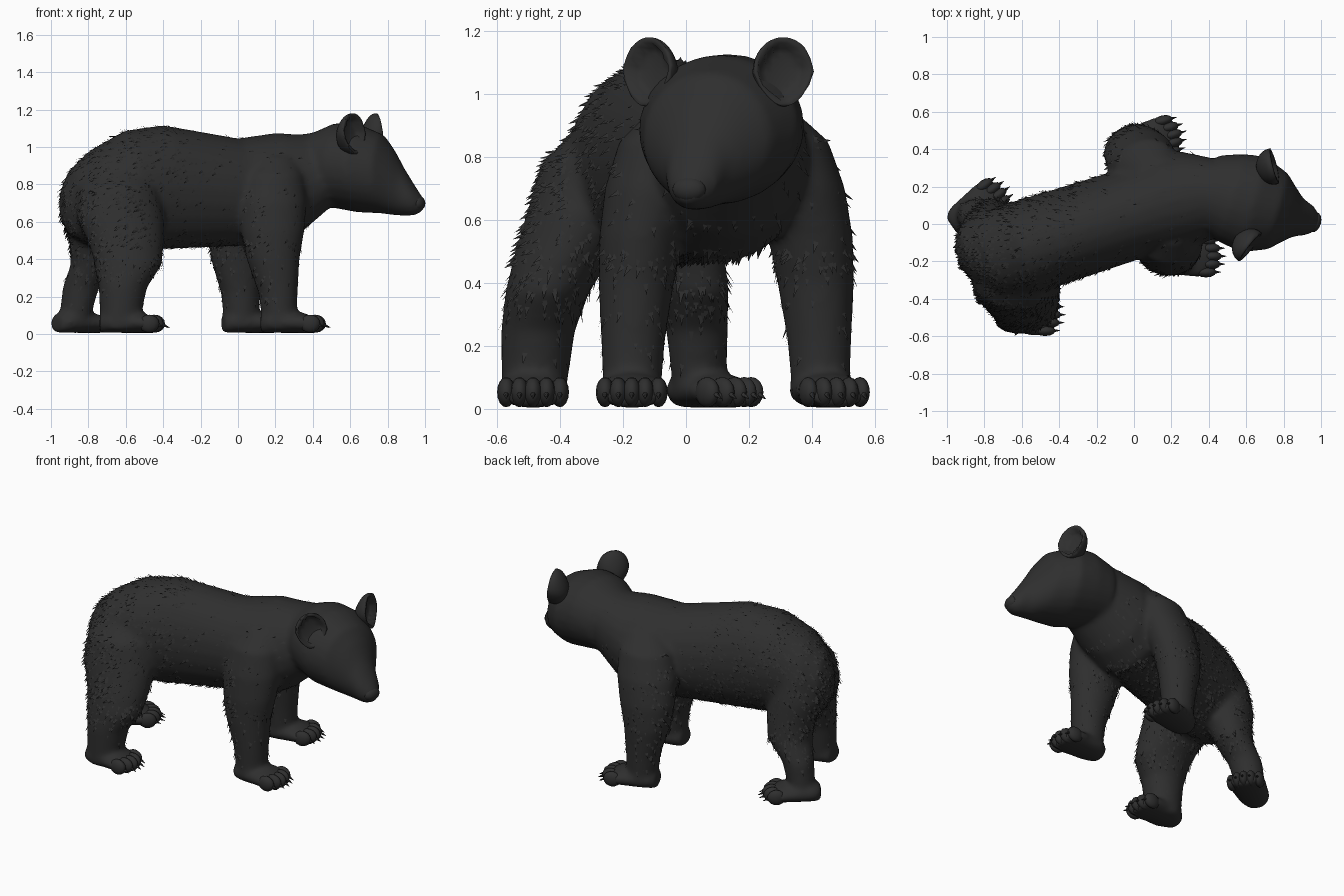
import bpy, bmesh, math, random
from mathutils import Vector, Matrix

if "Cube" in bpy.data.objects:
    bpy.data.objects.remove(bpy.data.objects["Cube"])

random.seed(4)
fur_mat = bpy.data.materials.new("charcoal fur")
fur_mat.diffuse_color = (0.028, 0.028, 0.028, 1)
fur_mat.use_nodes = True
fur_mat.node_tree.nodes["Principled BSDF"].inputs["Base Color"].default_value = fur_mat.diffuse_color


def make_object(name, bm, smooth=True):
    mesh = bpy.data.meshes.new(name)
    bm.to_mesh(mesh)
    bm.free()
    mesh.materials.append(fur_mat)
    for p in mesh.polygons:
        p.use_smooth = smooth
    ob = bpy.data.objects.new(name, mesh)
    bpy.context.collection.objects.link(ob)
    return ob


def loft(bm, sections, yaw, upright, n=24):
    """Closed tube of ellipses (centre, half width, half depth).
    upright: slices stand vertically (torso, head, paws); else lie flat (legs)."""
    side = Vector((-math.sin(yaw), math.cos(yaw), 0))
    other = Vector((0, 0, 1)) if upright else Vector((math.cos(yaw), math.sin(yaw), 0))
    rings = []
    for centre, a, b in sections:
        rings.append([bm.verts.new(Vector(centre)
                      + side * a * math.cos(i * math.tau / n)
                      + other * b * math.sin(i * math.tau / n)) for i in range(n)])
    for r, s in zip(rings, rings[1:]):
        for i in range(n):
            j = (i + 1) % n
            bm.faces.new((r[i], r[j], s[j], s[i]))
    bm.faces.new(rings[0])
    bm.faces.new(rings[-1])


def ball(bm, matrix, size, n=16):
    return bmesh.ops.create_uvsphere(bm, u_segments=n, v_segments=n * 2 // 3, radius=1,
                                     matrix=matrix @ Matrix.Diagonal((*size, 1)))


# torso and head: x, z, half width, half height; y follows the spine
TORSO = [(-.94, .69, .06, .08), (-.89, .70, .16, .18), (-.78, .725, .235, .26),
         (-.6, .77, .255, .318), (-.4, .785, .25, .332), (0, .758, .245, .288),
         (.2, .773, .27, .302), (.33, .805, .25, .262), (.5, .89, .21, .2)]
HEAD = [(.4, .885, .2, .19), (.52, .9, .245, .228), (.64, .887, .265, .237),
        (.77, .856, .21, .212), (.83, .81, .15, .175), (.88, .763, .105, .132),
        (.94, .715, .082, .083), (.99, .69, .035, .035)]
# leg profiles: z, lean towards the shoulder or hip, bend in x, half width, half depth
FRONT = [(.95, 1, 0, .08, .1), (.85, .7, -.02, .14, .165), (.7, .45, -.03, .15, .185),
         (.55, .2, -.035, .132, .17), (.4, .1, -.035, .12, .142),
         (.22, .03, -.01, .102, .105), (.02, 0, 0, .09, .09)]
HIND = [(.92, 1, 0, .1, .15), (.78, .8, 0, .185, .22), (.62, .6, .01, .18, .235),
        (.48, .35, .04, .155, .2), (.37, .17, .05, .133, .18),
        (.25, .06, .02, .118, .13), (.02, 0, 0, .1, .1)]
# leg: profile, foot, top, paw yaw, width scale, depth scale, bend scale
LEGS = {"right_front": (FRONT, (.225, -.172), (.2, -.03), 0, 1, 1, 1),
        "left_front": (FRONT, (.02, .428), (.12, .26), 15, 1, 1, 1),
        "right_hind": (HIND, (-.635, -.485), (-.64, -.22), 0, 1, 1, 1),
        "left_hind": (HIND, (-.885, .045), (-.73, -.12), 35, .85, .74, 1.8)}
# paw: distance along, half width, half height
PAW = [(-.105, .06, .05), (-.06, .092, .058), (.13, .117, .054), (.215, .085, .035)]

# torso, head, legs and paws, fused into one skin
bm = bmesh.new()
loft(bm, [((x, min(.15, max(-.18, .06 + .32 * x)), z), a, b) for x, z, a, b in TORSO],
     math.radians(18), True)
loft(bm, [((x, .168 - .29 * (x - .42), z), a, b) for x, z, a, b in HEAD],
     math.radians(-15), True)
for profile, foot, top, deg, ka, kb, kx in LEGS.values():
    yaw = math.radians(deg)
    foot, top = Vector((*foot, 0)), Vector((*top, 0))
    loft(bm, [(foot.lerp(top, t) + Vector((bend * kx, 0, z)), a * ka, b * kb)
              for z, t, bend, a, b in profile], yaw, False)
    loft(bm, [(foot + Vector((d * math.cos(yaw), d * math.sin(yaw), b + .005)), a, b)
              for d, a, b in PAW], yaw, True)
bmesh.ops.recalc_face_normals(bm, faces=bm.faces)
body = make_object("body", bm)
remesh = body.modifiers.new("fuse", 'REMESH')
remesh.mode = 'VOXEL'
remesh.voxel_size = 0.016
soften = body.modifiers.new("soften", 'SMOOTH')
soften.factor = 0.5
soften.iterations = 8
skin = bpy.data.meshes.new_from_object(body.evaluated_get(bpy.context.evaluated_depsgraph_get()))
body.modifiers.clear()
body.data = skin
skin.materials.clear()
skin.materials.append(fur_mat)
for p in skin.polygons:
    p.use_smooth = True
    p.material_index = 0

# toes and claws on every paw
for name, (_, foot, _, deg, *_) in LEGS.items():
    bm = bmesh.new()
    place = Matrix.Translation((*foot, 0)) @ Matrix.Rotation(math.radians(deg), 4, 'Z')
    for k in range(5):
        s = (k - 2) / 2
        fx, fy = .19 - .03 * s * s, s * .085
        ball(bm, place @ Matrix.Translation((fx, fy, .055)), (.055, .029, .048), 12)
        bmesh.ops.create_cone(bm, cap_ends=True, segments=6, radius1=.013, radius2=.001,
                              depth=.055, matrix=place @ Matrix.Translation((fx + .055, fy, .045))
                              @ Matrix.Rotation(math.radians(115), 4, 'Y'))
    make_object(name + "_toes", bm)

# cupped ears, thick at the back where they run into the head
for name, pos, deg in (("right_ear", (.615, -.118, 1.07), -38), ("left_ear", (.742, .308, 1.07), 14)):
    bm = bmesh.new()
    ball(bm, Matrix(), (1, 1, 1), 24)
    for v in bm.verts:
        narrow = 1 if v.co.z > 0 else 1 + .25 * v.co.z
        v.co.y *= narrow
        if v.co.x > 0:
            r = math.hypot(v.co.y, v.co.z)
            v.co.x = .12 if .75 < r else -.4 * v.co.x
        else:
            v.co.x *= 1 - .35 * v.co.z
    bmesh.ops.transform(bm, verts=bm.verts, matrix=Matrix.Translation(pos)
                        @ Matrix.Rotation(math.radians(deg), 4, 'Z')
                        @ Matrix.Rotation(math.radians(-6), 4, 'Y')
                        @ Matrix.Diagonal((.088, .098, .11, 1)))
    make_object(name, bm)

# nose pad
bm = bmesh.new()
ball(bm, Matrix.Translation((.965, .01, .698)) @ Matrix.Rotation(math.radians(-15), 4, 'Z'),
     (.035, .055, .04))
make_object("nose", bm)

# shaggy tufts: small blades lying back along the coat
bm = bmesh.new()
for p in skin.polygons:
    c, nrm = p.center, p.normal
    rear = c.x < -.25 and c.z > .3
    belly = .42 < c.z < .52 and nrm.z < .3
    arm = -.25 < c.x < .35 and .15 < c.z < .8 and nrm.x < 0
    chance = .2 if rear else .2 if belly else .1 if arm else .03
    if c.z < .14 or c.x > .42 or random.random() > chance:
        continue
    flow = Vector((-.7, -.2, -.5)) if c.z > .45 else Vector((-.3, 0, -1))
    flow = (flow - nrm * flow.dot(nrm)).normalized()
    across = flow.cross(nrm).normalized()
    size = random.uniform(.03, .055)
    base = c - nrm * .006
    tip = base + flow * size + nrm * size * random.uniform(.2, .5)
    bm.faces.new([bm.verts.new(q) for q in (base - across * .012, base + across * .012, tip)])
make_object("fur_tufts", bm, smooth=False)
